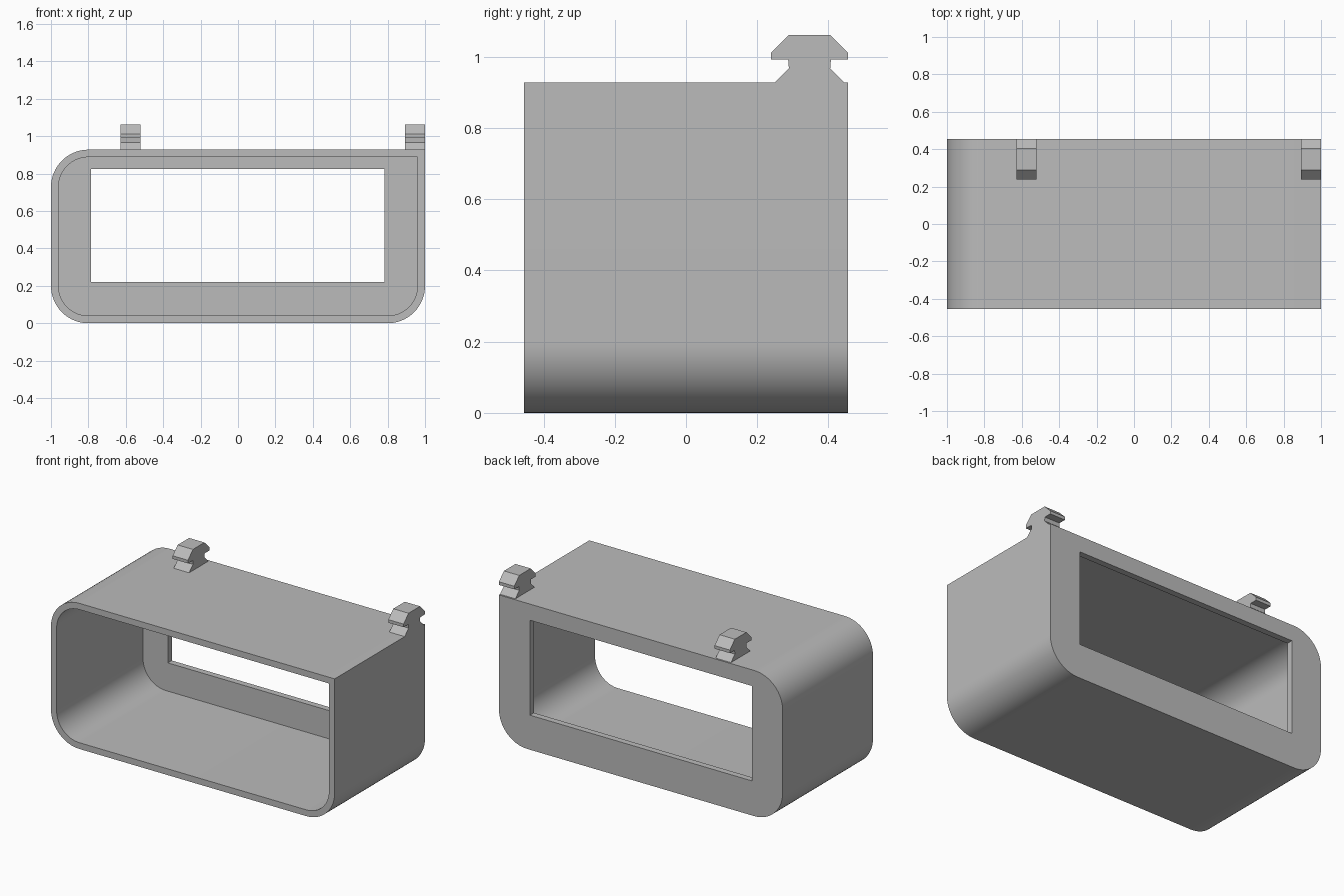
import bpy
import bmesh
from math import sin, cos, pi, radians

cube = bpy.data.objects.get("Cube")
if cube:
    bpy.data.objects.remove(cube, do_unlink=True)

WIDTH, HEIGHT, DEPTH = 2.0, 0.928, 0.91
WALL, RADIUS, STEPS = 0.04, 0.2, 16
FRONT, BACK = -DEPTH / 2, DEPTH / 2

grey = bpy.data.materials.new("light grey plastic")
grey.use_nodes = True
colour = (0.5, 0.5, 0.5, 1)
grey.diffuse_color = colour
grey.node_tree.nodes["Principled BSDF"].inputs["Base Color"].default_value = colour


def finish(bm, name):
    bmesh.ops.recalc_face_normals(bm, faces=bm.faces)
    mesh = bpy.data.meshes.new(name)
    bm.to_mesh(mesh)
    bm.free()
    mesh.materials.append(grey)
    obj = bpy.data.objects.new(name, mesh)
    bpy.context.collection.objects.link(obj)
    return obj


def outline(inset):
    """Rounded outline with one square top corner: (corner index, x, z)."""
    r = RADIUS - inset
    left, right = -WIDTH / 2 + RADIUS, WIDTH / 2 - RADIUS
    low, high = RADIUS, HEIGHT - RADIUS
    points = []
    for k, (cx, cz) in enumerate([(left, low), (right, low), (right, high), (left, high)]):
        if k == 2:
            points.append((k, cx + r, cz + r))
            continue
        for i in range(STEPS + 1):
            a = pi + (k + i / STEPS) * pi / 2
            points.append((k, cx + r * cos(a), cz + r * sin(a)))
    return points


def loop(bm, points, y):
    return [bm.verts.new((x, y, z)) for _, x, z in points]


def bridge(bm, a, b):
    n = len(a)
    for i in range(n):
        j = (i + 1) % n
        bm.faces.new((a[i], a[j], b[j], b[i]))


def panel(bm, ring, points, hole):
    """Flat panel joining an outline to the four corners of the window."""
    n = len(ring)
    for i in range(n):
        j = (i + 1) % n
        p, q = points[i][0], points[j][0]
        corners = [ring[i], ring[j], hole[q]]
        if p != q:
            corners.append(hole[p])
        bm.faces.new(corners)


# Housing: open front, rounded walls, back panel with a window
bm = bmesh.new()
outer, inner = outline(0), outline(WALL)
window = [(0, -0.785, 0.22), (1, 0.782, 0.22), (2, 0.782, 0.825), (3, -0.785, 0.825)]
outer_front, outer_back = loop(bm, outer, FRONT), loop(bm, outer, BACK)
inner_front, inner_back = loop(bm, inner, FRONT), loop(bm, inner, BACK - WALL)
hole_in, hole_out = loop(bm, window, BACK - WALL), loop(bm, window, BACK)
bridge(bm, outer_front, outer_back)
bridge(bm, outer_front, inner_front)
bridge(bm, inner_front, inner_back)
panel(bm, inner_back, inner, hole_in)
panel(bm, outer_back, outer, hole_out)
bridge(bm, hole_in, hole_out)
housing = finish(bm, "housing")
bpy.ops.object.select_all(action='DESELECT')
housing.select_set(True)
bpy.context.view_layer.objects.active = housing
bpy.ops.object.shade_smooth_by_angle(angle=radians(30))

# Mounting clips: mirrored half profile of (offset from centre, height)
half = [(0.097, HEIGHT), (0.058, 0.967), (0.06, 0.992), (0.108, 0.992),
        (0.108, 1.012), (0.058, 1.062)]
centre = 0.347
profile = [(centre + d, z) for d, z in half] + [(centre - d, z) for d, z in reversed(half)]


def clip(name, x0, x1):
    bm = bmesh.new()
    ends = [[bm.verts.new((x, y, z)) for y, z in profile] for x in (x0, x1)]
    bridge(bm, *ends)
    for end in ends:
        bm.faces.new(end)
    finish(bm, name)


clip("left_clip", 0.892, 1.0)
clip("right_clip", -0.628, -0.52)
